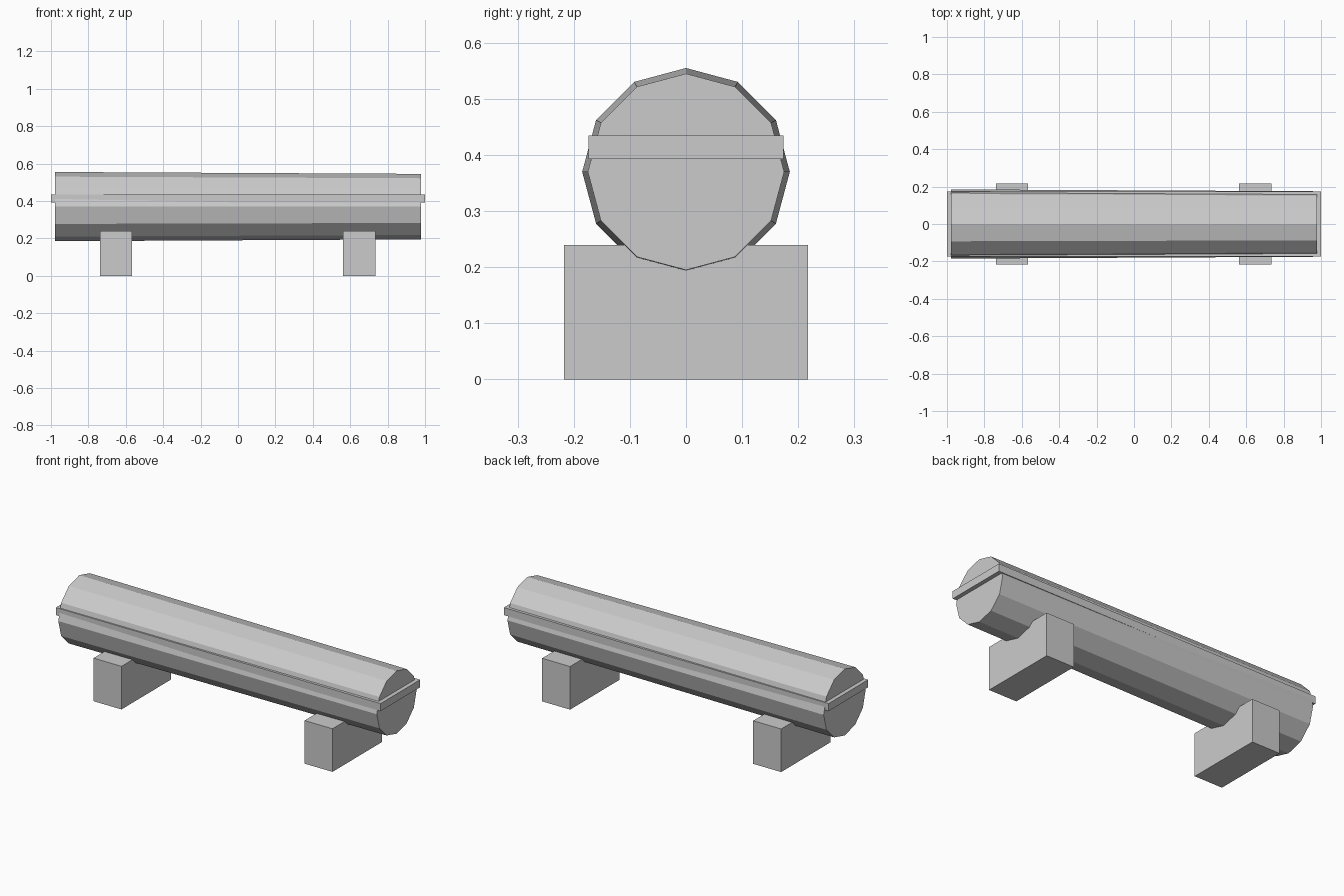
import bpy, math

cube = bpy.data.objects.get("Cube")
if cube:
    bpy.data.objects.remove(cube, do_unlink=True)

GREY = (0.6, 0.6, 0.6, 1)
mat = bpy.data.materials.new("plain_grey")
mat.use_nodes = True
mat.diffuse_color = GREY
mat.node_tree.nodes["Principled BSDF"].inputs["Base Color"].default_value = GREY


def finish(name):
    obj = bpy.context.object
    obj.name = name
    obj.data.materials.clear()
    obj.data.materials.append(mat)
    return obj


def box(name, low, high):
    centre = [(a + b) / 2 for a, b in zip(low, high)]
    bpy.ops.mesh.primitive_cube_add(size=1, location=centre)
    obj = finish(name)
    obj.scale = [b - a for a, b in zip(low, high)]


# Tapered twelve-sided log, wider at the right end
bpy.ops.mesh.primitive_cone_add(vertices=12, radius1=0.185, radius2=0.175, depth=1.955,
                                location=(0, 0, 0.37), rotation=(0, math.pi / 2, 0))
finish("log")

# Flat slab through the log, showing as a thin rim all round
box("seam_band", (-1, -0.174, 0.393), (1, 0.174, 0.435))

# Support blocks
for side, x in (("right", -0.652), ("left", 0.648)):
    box(side + "_support", (x - 0.086, -0.217, 0), (x + 0.086, 0.217, 0.24))
